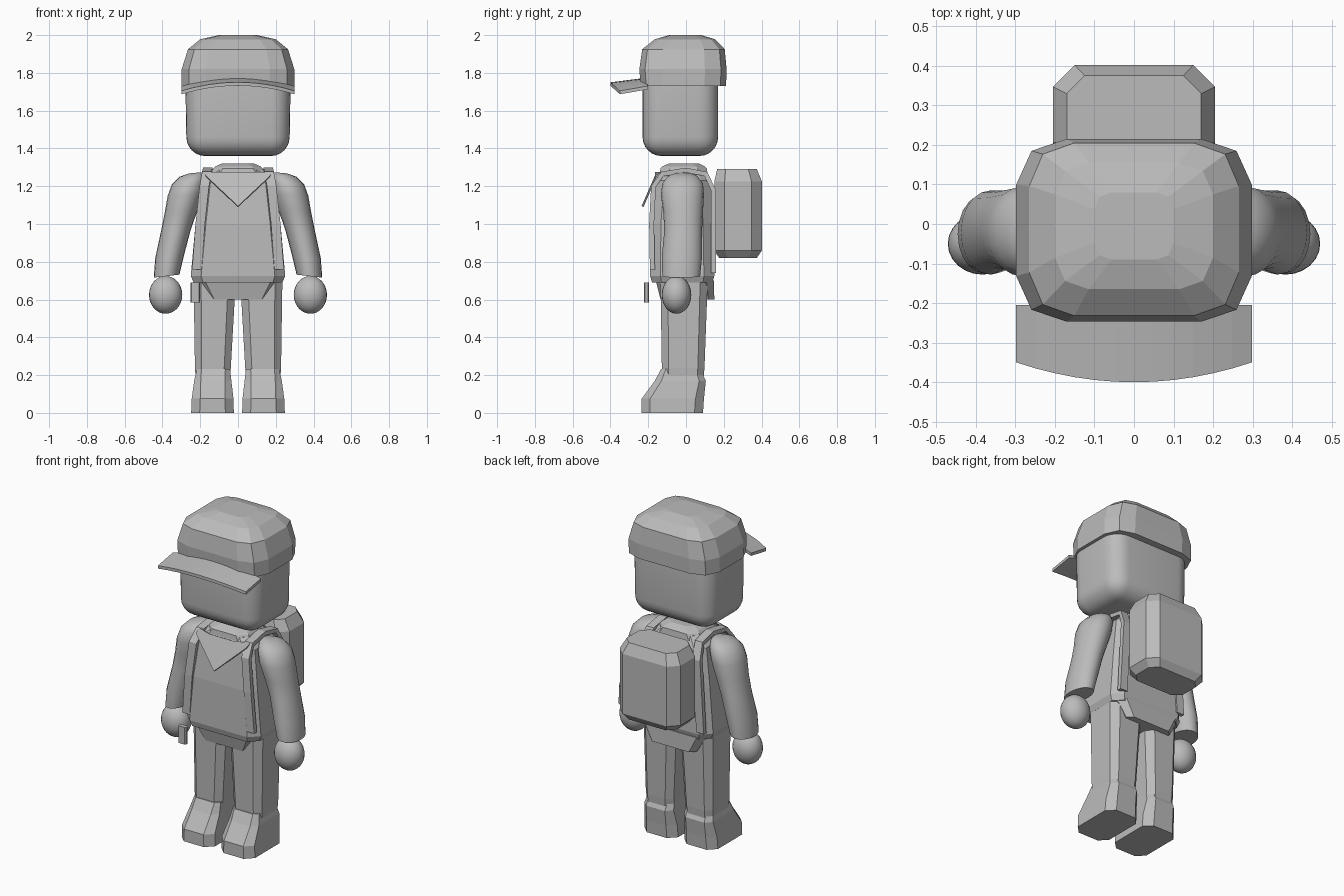
import bpy, bmesh, math
from mathutils import Vector

if "Cube" in bpy.data.objects:
    bpy.data.objects.remove(bpy.data.objects["Cube"], do_unlink=True)

GREY = (0.5, 0.5, 0.5, 1)
mat = bpy.data.materials.new("plain grey")
mat.use_nodes = True
mat.diffuse_color = GREY
mat.node_tree.nodes["Principled BSDF"].inputs["Base Color"].default_value = GREY


def finish(name, bm, smooth=None):
    bmesh.ops.recalc_face_normals(bm, faces=bm.faces)
    mesh = bpy.data.meshes.new(name)
    bm.to_mesh(mesh)
    bm.free()
    mesh.materials.append(mat)
    ob = bpy.data.objects.new(name, mesh)
    bpy.context.collection.objects.link(ob)
    if smooth:
        bpy.ops.object.select_all(action="DESELECT")
        ob.select_set(True)
        bpy.context.view_layer.objects.active = ob
        bpy.ops.object.shade_smooth_by_angle(angle=math.radians(smooth))
    return ob


def loft(name, rings, side=1, smooth=None):
    """Skin a stack of equal-length rings and cap both ends."""
    bm = bmesh.new()
    loops = [[bm.verts.new((side * x, y, z)) for x, y, z in r] for r in rings]
    n = len(loops[0])
    for a, b in zip(loops, loops[1:]):
        for i in range(n):
            j = (i + 1) % n
            bm.faces.new((a[i], a[j], b[j], b[i]))
    bm.faces.new(loops[0])
    bm.faces.new(loops[-1])
    return finish(name, bm, smooth)


def octagon(z, x0, x1, y0, y1, c):
    return [(x0 + c, y0, z), (x1 - c, y0, z), (x1, y0 + c, z), (x1, y1 - c, z),
            (x1 - c, y1, z), (x0 + c, y1, z), (x0, y1 - c, z), (x0, y0 + c, z)]


def wide(z, h, y0, y1, c):
    return octagon(z, -h, h, y0, y1, c)


def cap_ring(z, h, y0, y1):
    """Rounded rectangle with two-facet corners."""
    m, d = (y0 + y1) / 2, (y1 - y0) / 2
    quarter = [(h, 0.5 * d), (0.87 * h, 0.87 * d), (0.57 * h, d)]
    pts = quarter + [(-x, y) for x, y in reversed(quarter)]
    pts += [(-x, -y) for x, y in pts]
    return [(x, m + y, z) for x, y in pts]


def ellipse(x0, x1, z0, z1, y0, y1, n=20):
    """Sleeve ring from its inner (x0, z0) to its outer (x1, z1) edge."""
    out = []
    for i in range(n):
        a = math.tau * i / n
        t = (1 + math.cos(a)) / 2
        out.append((x0 + (x1 - x0) * t,
                    (y0 + y1) / 2 + (y1 - y0) / 2 * math.sin(a),
                    z0 + (z1 - z0) * t))
    return out


# Head: rounded block, slightly narrower at the chin
bm = bmesh.new()
bmesh.ops.create_cube(bm, size=1)
for v in bm.verts:
    v.co = (v.co.x * 0.56, v.co.y * 0.4 - 0.03, v.co.z * 0.56 + 1.64)
bmesh.ops.bevel(bm, geom=bm.edges[:], offset=0.1, segments=6, profile=0.5, affect="EDGES")
for v in bm.verts:
    v.co.x *= 0.98 + 0.06 * (v.co.z - 1.5)
finish("head", bm, 40)

# Cap and curved brim
loft("cap", [cap_ring(1.73, 0.298, -0.24, 0.212), cap_ring(1.82, 0.298, -0.247, 0.215),
             cap_ring(1.925, 0.265, -0.232, 0.205), cap_ring(1.978, 0.2, -0.165, 0.155),
             cap_ring(2.0, 0.1, -0.09, 0.08)])
brim = []
for i in range(13):
    x = -0.298 + 0.596 * i / 12
    k = (x / 0.298) ** 2
    back, front = 1.775 - 0.045 * k, 1.75 - 0.045 * k
    yf = -0.4 + 0.05 * k
    brim.append([(x, -0.205, back), (x, yf, front), (x, yf, front - 0.018), (x, -0.205, back - 0.018)])
loft("cap_brim", brim)

# Torso, hips and collar
loft("torso", [wide(0.69, 0.235, -0.18, 0.14, 0.05), wide(0.725, 0.25, -0.19, 0.15, 0.055),
               wide(1.0, 0.225, -0.188, 0.145, 0.055), wide(1.23, 0.195, -0.165, 0.13, 0.05),
               wide(1.285, 0.14, -0.125, 0.1, 0.04)])
loft("hips", [wide(0.6, 0.155, -0.135, 0.15, 0.03), wide(0.7, 0.215, -0.16, 0.148, 0.04)])
loft("collar", [wide(1.26, 0.15, -0.14, 0.115, 0.05), wide(1.295, 0.13, -0.135, 0.11, 0.05),
                wide(1.305, 0.12, -0.125, 0.1, 0.045), wide(1.32, 0.085, -0.09, 0.07, 0.035)])

# Neckerchief: folded triangle hanging from the collar
loft("neckerchief", [
    [(-0.175, -0.13, 1.275), (-0.08, -0.165, 1.275), (0.08, -0.165, 1.275), (0.175, -0.13, 1.275),
     (0.17, -0.165, 1.255), (0, -0.235, 1.095), (-0.17, -0.165, 1.255)],
    [(-0.175, -0.12, 1.27), (-0.08, -0.155, 1.27), (0.08, -0.155, 1.27), (0.175, -0.12, 1.27),
     (0.17, -0.155, 1.25), (0, -0.225, 1.09), (-0.17, -0.155, 1.25)]])

# Backpack
loft("backpack", [wide(0.82, 0.17, 0.175, 0.375, 0.045), wide(0.86, 0.205, 0.15, 0.402, 0.055),
                  wide(1.225, 0.205, 0.15, 0.402, 0.055), wide(1.29, 0.17, 0.165, 0.375, 0.045)])

# Belt pouch
loft("belt_pouch", [octagon(z, -0.252, -0.2, -0.222, -0.196, 0.006) for z in (0.585, 0.69)])

strap_path = [Vector(p) for p in (
    (0.218, -0.178, 0.76), (0.2, -0.182, 1.0), (0.178, -0.172, 1.2), (0.165, -0.125, 1.265),
    (0.16, 0.0, 1.285), (0.165, 0.105, 1.265), (0.18, 0.145, 1.18), (0.205, 0.145, 0.74))]

for side, label in ((1, "left"), (-1, "right")):
    # Shoulder strap swept over front, shoulder and back
    rings = []
    for i, p in enumerate(strap_path):
        t = strap_path[min(i + 1, len(strap_path) - 1)] - strap_path[max(i - 1, 0)]
        n = Vector((0, -t.z, t.y)).normalized() * 0.013
        w = Vector((0.025, 0, 0))
        rings.append([p - w - n, p + w - n, p + w + n, p - w + n])
    loft(label + "_strap", rings, side)

    # Sleeve
    loft(label + "_sleeve", [
        ellipse(0.31, 0.446, 0.732, 0.716, -0.125, 0.075),
        ellipse(0.287, 0.438, 0.83, 0.82, -0.128, 0.085),
        ellipse(0.25, 0.408, 0.97, 0.96, -0.115, 0.085),
        ellipse(0.215, 0.388, 1.07, 1.06, -0.12, 0.09),
        ellipse(0.185, 0.372, 1.16, 1.15, -0.133, 0.095),
        ellipse(0.175, 0.35, 1.22, 1.21, -0.125, 0.09),
        ellipse(0.175, 0.31, 1.26, 1.25, -0.095, 0.06),
        ellipse(0.19, 0.26, 1.274, 1.268, -0.05, 0.02)], side, 50)

    # Hand
    bm = bmesh.new()
    bmesh.ops.create_uvsphere(bm, u_segments=24, v_segments=16, radius=1)
    for v in bm.verts:
        v.co = (side * 0.383 + v.co.x * 0.088, v.co.y * 0.078 - 0.05, v.co.z * 0.1 + 0.625)
    finish(label + "_hand", bm, 60)

    # Leg and boot
    loft(label + "_leg", [octagon(0.15, 0.045, 0.222, -0.125, 0.09, 0.035),
                          octagon(0.24, 0.038, 0.228, -0.128, 0.098, 0.035),
                          octagon(0.7, 0.012, 0.235, -0.135, 0.115, 0.04)], side)
    loft(label + "_boot", [octagon(0, 0.022, 0.248, -0.235, 0.09, 0.045),
                           octagon(0.075, 0.024, 0.245, -0.235, 0.095, 0.045),
                           octagon(0.17, 0.035, 0.232, -0.165, 0.105, 0.035),
                           octagon(0.232, 0.042, 0.218, -0.132, 0.075, 0.025)], side)
